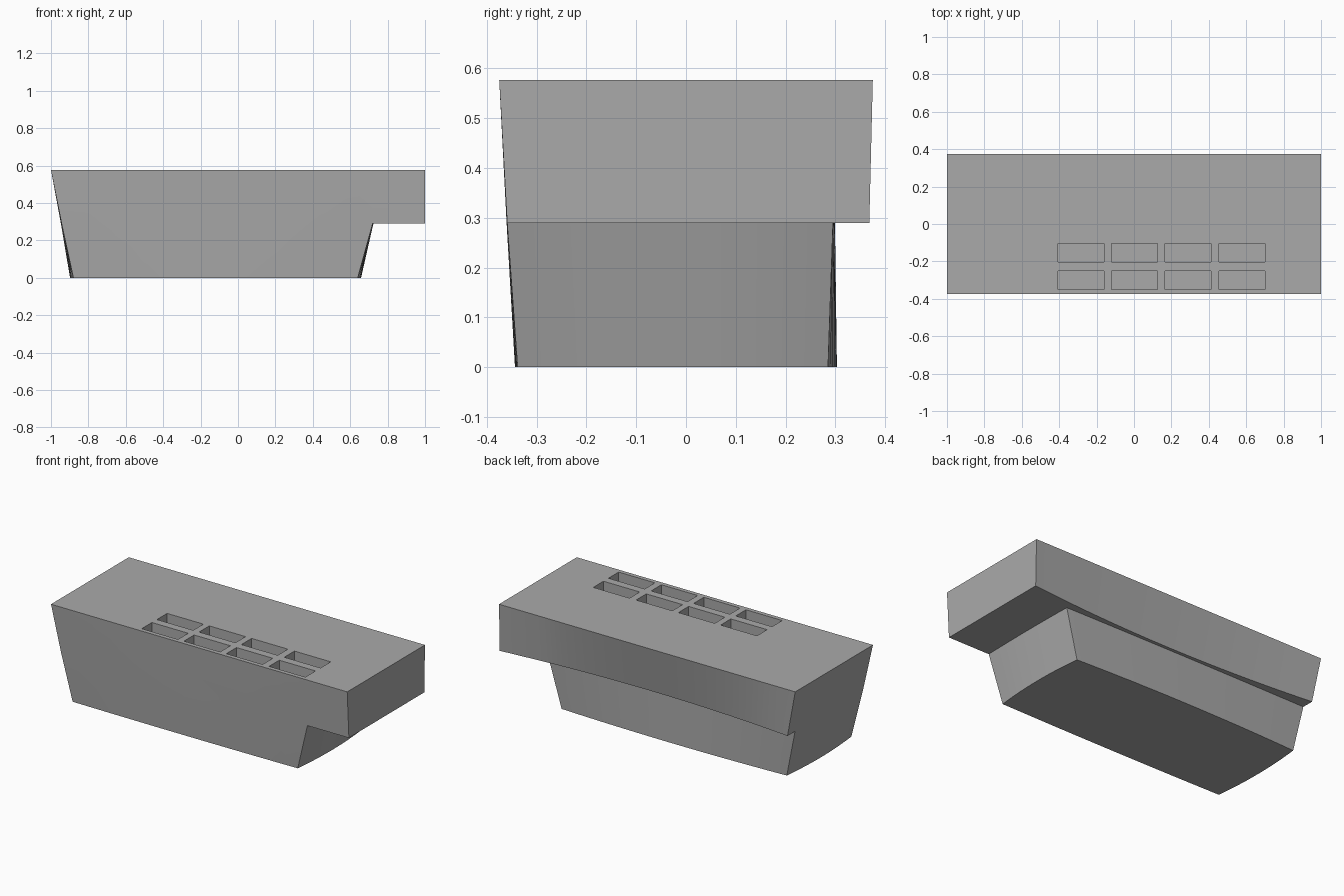
import bpy, bmesh
from itertools import product

cube = bpy.data.objects.get("Cube")
if cube:
    bpy.data.objects.remove(cube, do_unlink=True)

grey = bpy.data.materials.new("mid grey")
grey.use_nodes = True
colour = (0.4, 0.4, 0.4, 1)
grey.diffuse_color = colour
grey.node_tree.nodes["Principled BSDF"].inputs["Base Color"].default_value = colour

N = 12  # divisions of the lower block; one more column and row form the overhang
HEIGHTS = (0, 0.29, 0.577)
# left, right, overhang end / front, back, lip back, at each level
X_ENDS = ((-0.88, 0.64, 0.64), (-0.943, 0.72, 1), (-1, 0.72, 1))
Y_ENDS = ((-0.338, 0.285, 0.285), (-0.359, 0.295, 0.368), (-0.375, 0.295, 0.375))
BULGE = (0.018, 0.004, 0)  # outward bow of the walls at each level


def bow(t):
    return 4 * t * (1 - t)


def place(i, j, k):
    """Position of a lattice point, with bowed walls and a hollowed lip."""
    s, t = min(i / N, 1), min(j / N, 1)
    x0, x1, x2 = X_ENDS[k]
    y0, y1, y2 = Y_ENDS[k]
    x = x2 if i > N else x0 + s * (x1 - x0) + BULGE[k] * bow(t) * (2 * s - 1)
    y = y2 if j > N else y0 + t * (y1 - y0)
    if j <= N:
        y += BULGE[k] * bow(s) * (t - 0.3 * (1 - t))
    elif k == 1:
        y -= 0.05 * bow((x - x0) / (x2 - x0))
    return x, y, HEIGHTS[k]


def filled(i, j, k):
    limit = N if k == 0 else N + 1
    return 0 <= i < limit and 0 <= j < limit and 0 <= k < 2


# Tapered body with the overhanging end and rear lip
bm = bmesh.new()
points = {}


def vert(key):
    if key not in points:
        points[key] = bm.verts.new(place(*key))
    return points[key]


for cell in product(range(N + 1), range(N + 1), range(2)):
    if not filled(*cell):
        continue
    for axis, side in product(range(3), (0, 1)):
        neighbour = list(cell)
        neighbour[axis] += 2 * side - 1
        if filled(*neighbour):
            continue
        u, v = (axis + 1) % 3, (axis + 2) % 3
        corners = []
        for du, dv in ((0, 0), (1, 0), (1, 1), (0, 1)):
            key = list(cell)
            key[axis] += side
            key[u] += du
            key[v] += dv
            corners.append(vert(tuple(key)))
        bm.faces.new(corners)
bmesh.ops.recalc_face_normals(bm, faces=bm.faces)
bmesh.ops.dissolve_limit(bm, angle_limit=0.001, verts=bm.verts, edges=bm.edges)
mesh = bpy.data.meshes.new("body")
bm.to_mesh(mesh)
bm.free()
mesh.materials.append(grey)
body = bpy.data.objects.new("body", mesh)
bpy.context.collection.objects.link(body)

# Two rows of four rectangular pockets
DEPTH = 0.12
bm = bmesh.new()
for x, y in product((-0.283, 0.002, 0.288, 0.577), (-0.154, -0.3)):
    made = bmesh.ops.create_cube(bm, size=1)["verts"]
    bmesh.ops.scale(bm, vec=(0.245, 0.098, 2 * DEPTH), verts=made)
    bmesh.ops.translate(bm, vec=(x, y, HEIGHTS[2]), verts=made)
cut_mesh = bpy.data.meshes.new("pocket_cutter")
bm.to_mesh(cut_mesh)
bm.free()
cut_mesh.materials.append(grey)
cutter = bpy.data.objects.new("pocket_cutter", cut_mesh)
bpy.context.collection.objects.link(cutter)

cut = body.modifiers.new("pockets", "BOOLEAN")
cut.operation = "DIFFERENCE"
cut.solver = "EXACT"
cut.object = cutter
bpy.ops.object.select_all(action="DESELECT")
body.select_set(True)
bpy.context.view_layer.objects.active = body
bpy.ops.object.modifier_apply(modifier=cut.name)
bpy.data.objects.remove(cutter, do_unlink=True)
bpy.ops.object.shade_smooth_by_angle(angle=0.5)
